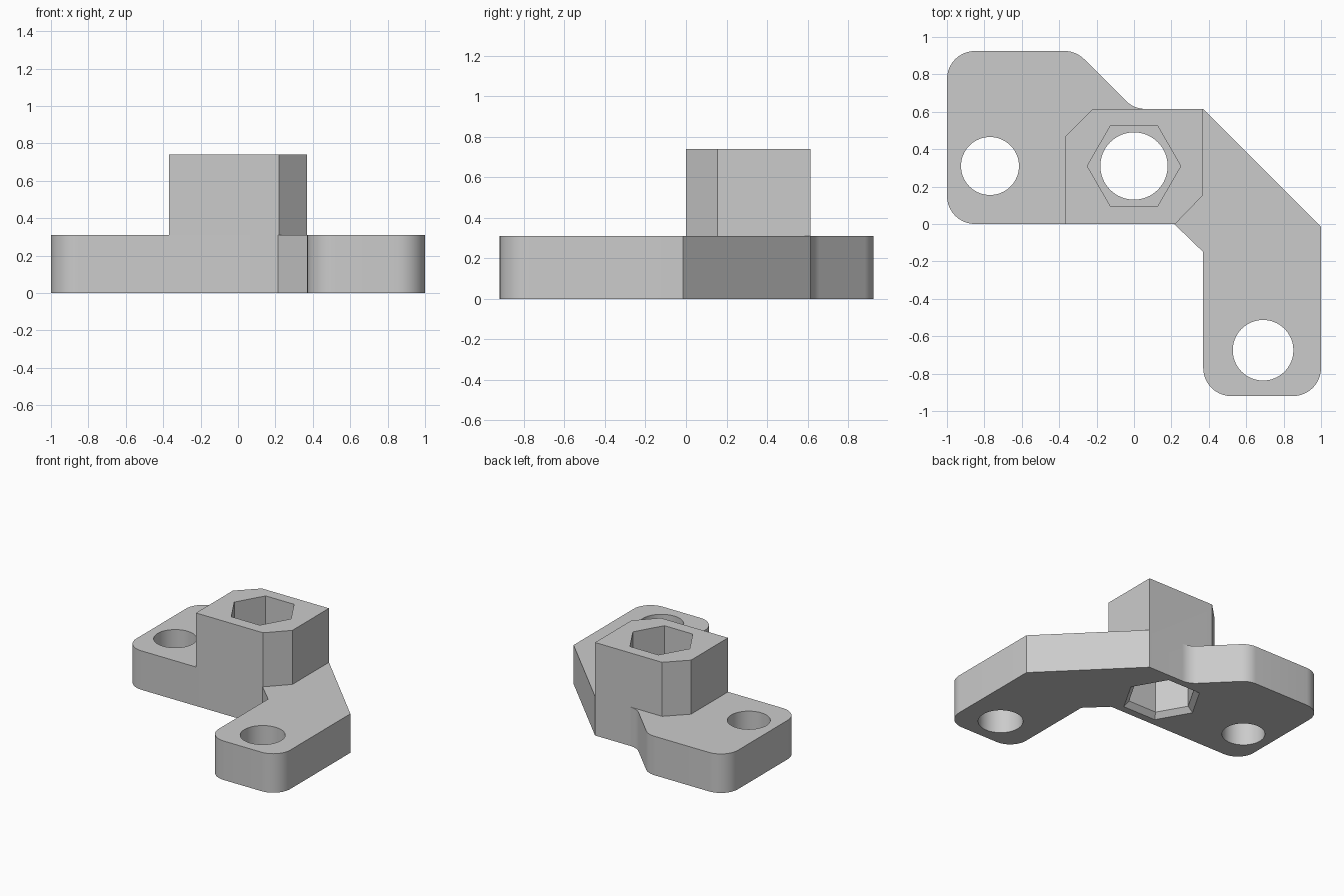
import bpy, bmesh, math
from mathutils import Vector

cube = bpy.data.objects.get("Cube")
if cube:
    bpy.data.objects.remove(cube, do_unlink=True)

PLATE_H, BOSS_H = 0.31, 0.74
FILLET = 0.15
BORE = Vector((0.0, 0.31))


def rounded(corners, steps=10):
    """Outline from (x, y, fillet radius) corners."""
    pts = []
    n = len(corners)
    for i, (x, y, r) in enumerate(corners):
        p = Vector((x, y))
        if r == 0:
            pts.append(p)
            continue
        a = (Vector(corners[i - 1][:2]) - p).normalized()
        b = (Vector(corners[(i + 1) % n][:2]) - p).normalized()
        half = a.angle(b) / 2
        centre = p + (a + b).normalized() * (r / math.sin(half))
        start = p + a * (r / math.tan(half)) - centre
        end = p + b * (r / math.tan(half)) - centre
        a0 = math.atan2(start.y, start.x)
        sweep = math.atan2(start.x * end.y - start.y * end.x, start.dot(end))
        for k in range(steps + 1):
            t = a0 + sweep * k / steps
            pts.append(centre + r * Vector((math.cos(t), math.sin(t))))
    return pts


def ring(centre, r, sides):
    return [Vector(centre) + r * Vector((math.cos(t), math.sin(t)))
            for t in (math.tau * k / sides for k in range(sides))]


def loft(name, low, high, z0, z1):
    """Solid between two outlines with equal point counts."""
    bm = bmesh.new()
    a = [bm.verts.new((p.x, p.y, z0)) for p in low]
    b = [bm.verts.new((p.x, p.y, z1)) for p in high]
    bm.faces.new(a[::-1])
    bm.faces.new(b)
    for i in range(len(a)):
        j = (i + 1) % len(a)
        bm.faces.new((a[i], a[j], b[j], b[i]))
    bmesh.ops.recalc_face_normals(bm, faces=bm.faces)
    mesh = bpy.data.meshes.new(name)
    bm.to_mesh(mesh)
    bm.free()
    ob = bpy.data.objects.new(name, mesh)
    bpy.context.collection.objects.link(ob)
    return ob


def combine(target, tool, operation):
    mod = target.modifiers.new(tool.name, "BOOLEAN")
    mod.operation, mod.solver, mod.object = operation, "EXACT", tool
    bpy.context.view_layer.objects.active = target
    bpy.ops.object.modifier_apply(modifier=mod.name)
    bpy.data.objects.remove(tool, do_unlink=True)


# Angled base plate
outline = rounded([
    (-1, 0, FILLET), (0.215, 0, 0), (0.37, -0.15, 0), (0.37, -0.92, FILLET),
    (1, -0.92, FILLET), (1, -0.015, 0), (0.37, 0.615, 0), (0, 0.615, FILLET),
    (-0.31, 0.925, FILLET), (-1, 0.925, FILLET)])
bracket = loft("mounting_bracket", outline, outline, 0, PLATE_H)

# Raised block with two chamfered corners
block = [Vector(p) for p in ((-0.37, 0), (0.22, 0), (0.37, 0.155),
                             (0.37, 0.615), (-0.22, 0.615), (-0.37, 0.465))]
combine(bracket, loft("block", block, block, 0.1, BOSS_H), "UNION")

# Screw holes in the two arms, and the bore through the block
for x, y, r, z0, z1 in ((-0.77, 0.31, 0.155, -0.1, 0.5),
                        (0.69, -0.675, 0.162, -0.1, 0.5),
                        (*BORE, 0.18, -0.1, 0.9)):
    c = ring((x, y), r, 64)
    combine(bracket, loft("hole", c, c, z0, z1), "DIFFERENCE")

# Hexagonal pockets above and below, with a flared lower mouth
for name, r0, r1, z0, z1 in (("top_pocket", 0.25, 0.25, 0.41, 0.9),
                             ("bottom_pocket", 0.25, 0.25, -0.1, 0.33),
                             ("bottom_flare", 0.33, 0.25, -0.04, 0.04)):
    combine(bracket, loft(name, ring(BORE, r0, 6), ring(BORE, r1, 6), z0, z1),
            "DIFFERENCE")

# Plain grey finish
grey = bpy.data.materials.new("light_grey")
grey.use_nodes = True
colour = (0.6, 0.6, 0.6, 1)
grey.diffuse_color = colour
grey.node_tree.nodes["Principled BSDF"].inputs["Base Color"].default_value = colour
bracket.data.materials.clear()
bracket.data.materials.append(grey)
for poly in bracket.data.polygons:
    poly.material_index = 0

bpy.ops.object.select_all(action="DESELECT")
bracket.select_set(True)
bpy.context.view_layer.objects.active = bracket
bpy.ops.object.shade_smooth_by_angle(angle=math.radians(30))
